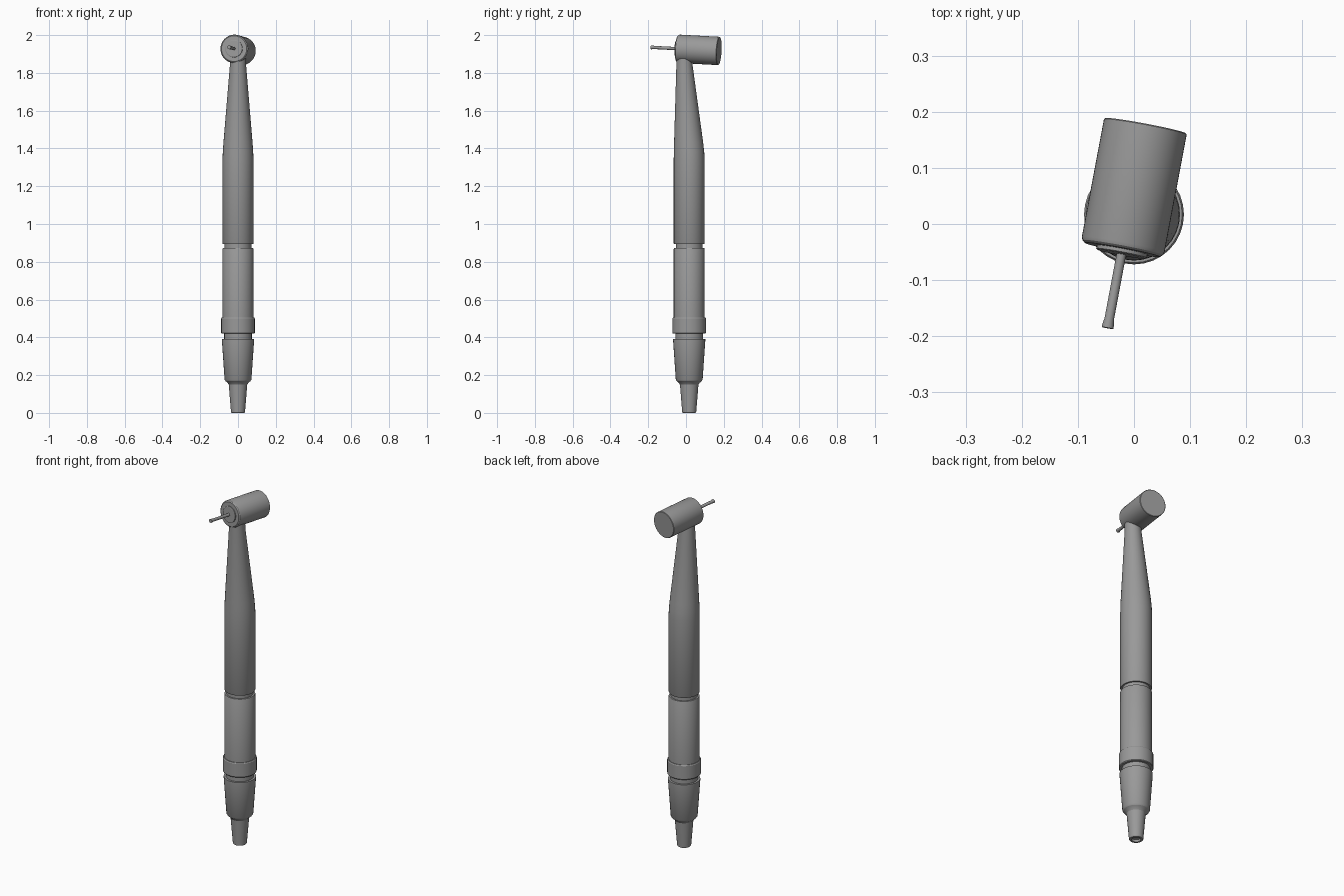
import bpy
import bmesh
import math
from mathutils import Vector

default = bpy.data.objects.get("Cube")
if default:
    bpy.data.objects.remove(default)

steel = bpy.data.materials.new("brushed_grey")
steel.use_nodes = True
GREY = (0.32, 0.32, 0.32, 1)
steel.diffuse_color = GREY
steel.node_tree.nodes["Principled BSDF"].inputs["Base Color"].default_value = GREY

SIDES = 32
BODY_Y = 0.017


def lathe(name, profile, origin=(0, BODY_Y, 0), axis=(0, 0, 1), sides=SIDES):
    """Revolve (radius, height[, y shift]) rings about an axis and cap both ends."""
    bm = bmesh.new()
    rings = []
    for radius, height, *shift in profile:
        dy = shift[0] if shift else 0
        rings.append([bm.verts.new((radius * math.cos(math.tau * i / sides),
                                    radius * math.sin(math.tau * i / sides) + dy,
                                    height)) for i in range(sides)])
    for low, high in zip(rings, rings[1:]):
        for i in range(sides):
            j = (i + 1) % sides
            bm.faces.new((low[i], low[j], high[j], high[i]))
    bm.faces.new(rings[0][::-1])
    bm.faces.new(rings[-1])
    bmesh.ops.recalc_face_normals(bm, faces=bm.faces)
    mesh = bpy.data.meshes.new(name)
    bm.to_mesh(mesh)
    bm.free()
    obj = bpy.data.objects.new(name, mesh)
    bpy.context.collection.objects.link(obj)
    obj.location = origin
    obj.rotation_mode = 'QUATERNION'
    obj.rotation_quaternion = Vector(axis).to_track_quat('Z', 'Y')
    mesh.materials.append(steel)
    bpy.ops.object.select_all(action='DESELECT')
    obj.select_set(True)
    bpy.context.view_layer.objects.active = obj
    bpy.ops.object.shade_smooth_by_angle(angle=math.radians(30))
    return obj


# Hose end with a shallow socket underneath
lathe("hose_nozzle", [(0.022, 0.012), (0.024, 0), (0.034, 0), (0.037, 0.004),
                      (0.049, 0.15), (0.056, 0.16), (0.066, 0.168), (0.066, 0.175)])
lathe("tapered_collar", [(0.066, 0.168), (0.071, 0.176), (0.085, 0.38), (0.085, 0.39)])

# Grip with recessed joints and a raised ring
lathe("lower_joint", [(0.073, 0.385), (0.073, 0.425)])
lathe("raised_ring", [(0.086, 0.42), (0.089, 0.424), (0.089, 0.5), (0.086, 0.505)])
lathe("lower_grip", [(0.082, 0.5), (0.082, 0.868), (0.08, 0.872)])
lathe("upper_joint", [(0.071, 0.865), (0.071, 0.9)])

# Upper grip narrows into a neck that leans towards the back
lathe("upper_grip_and_neck", [(0.08, 0.893), (0.082, 0.897), (0.082, 1.34),
                              (0.0805, 1.38, 0.001), (0.077, 1.43, 0.003),
                              (0.043, 1.84, 0.025), (0.043, 1.89, 0.026)])

# Tilted head, with its axis pointing out of the front
back = Vector((0.0205, 0.175, 1.916))
front = Vector((-0.021, -0.046, 1.928))
length = (front - back).length
direction = front - back
lathe("head", [(0.073, 0), (0.075, 0.002), (0.075, length - 0.01),
               (0.073, length - 0.004), (0.068, length)], back, direction, 48)
lathe("head_cap", [(0.046, -0.005), (0.046, 0.006), (0.043, 0.008)], front, direction)
lathe("bur_pin", [(0.0085, -0.01), (0.0085, 0.125), (0.0105, 0.138), (0.0105, 0.142)],
      front, direction, 16)
